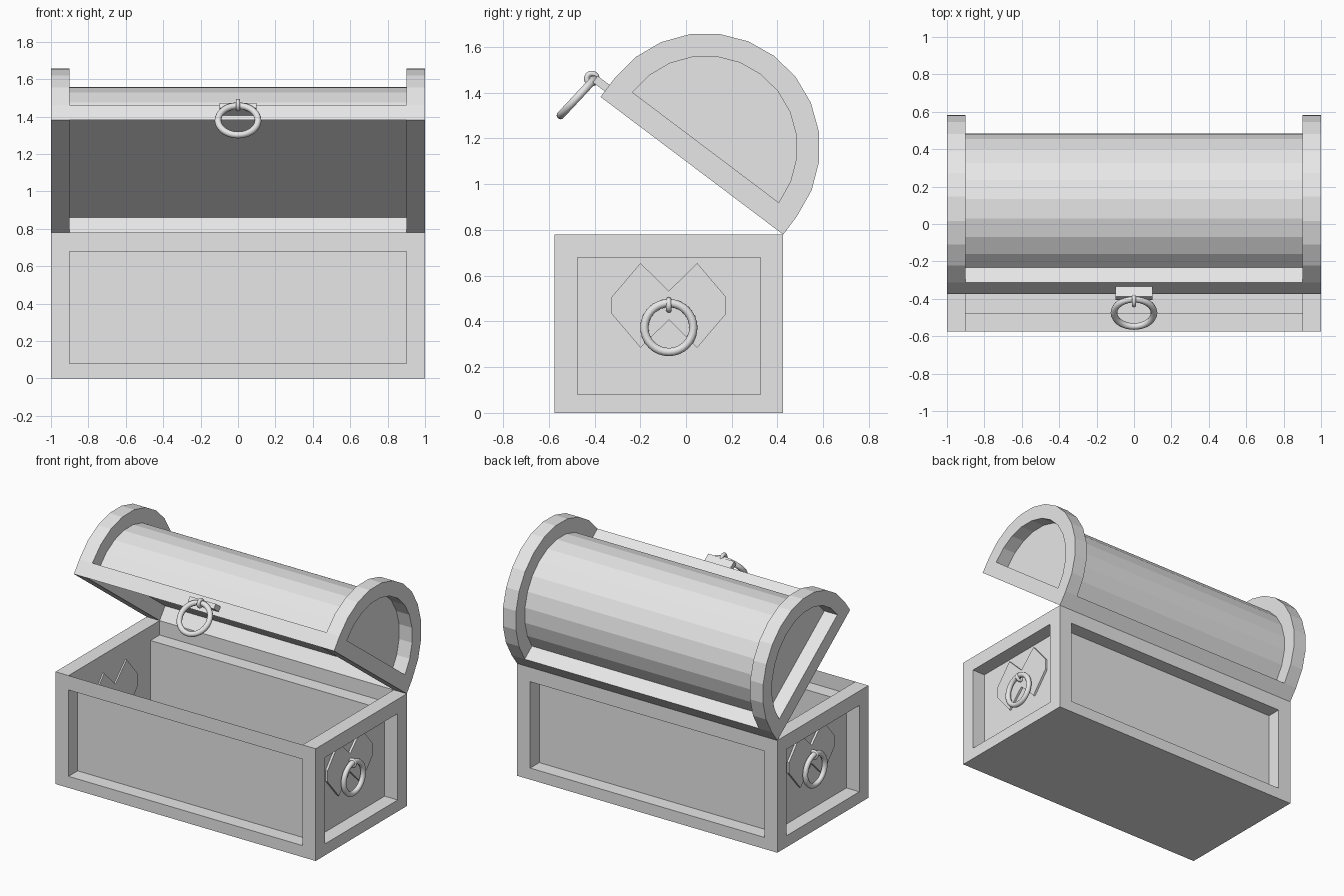
import bpy, bmesh
from math import sin, cos, pi, radians
from mathutils import Matrix

cube = bpy.data.objects.get("Cube")
if cube:
    bpy.data.objects.remove(cube, do_unlink=True)

grey = bpy.data.materials.new("plain_grey")
grey.use_nodes = True
grey.diffuse_color = (0.8, 0.8, 0.8, 1)
grey.node_tree.nodes["Principled BSDF"].inputs["Base Color"].default_value = (0.8, 0.8, 0.8, 1)

FRONT, BACK, TOP = -0.575, 0.425, 0.78
OPEN = radians(37)      # lid opening angle
BOARD = 0.1             # frame width and panel depth
END = 1 - BOARD         # inner side of the end frames


def finish(name, bm):
    bmesh.ops.remove_doubles(bm, verts=bm.verts, dist=0.0005)
    bmesh.ops.recalc_face_normals(bm, faces=bm.faces)
    mesh = bpy.data.meshes.new(name)
    bm.to_mesh(mesh)
    bm.free()
    mesh.materials.append(grey)
    ob = bpy.data.objects.new(name, mesh)
    bpy.context.collection.objects.link(ob)
    return ob


def lid(u, w):
    """Lid coordinates (from the hinge forward, upward) to y, z."""
    return (BACK - u * cos(OPEN) + w * sin(OPEN), TOP + u * sin(OPEN) + w * cos(OPEN))


def row(bm, x, pts):
    return [bm.verts.new((x, y, z)) for y, z in pts]


def bridge(bm, a, b, closed=False):
    n = len(a)
    for i in range(n if closed else n - 1):
        j = (i + 1) % n
        bm.faces.new((a[i], a[j], b[j], b[i]))


def sheet(name, pts, closed=False):
    """Profile in y, z carried between the two end frames."""
    bm = bmesh.new()
    bridge(bm, row(bm, -END, pts), row(bm, END, pts), closed)
    return finish(name, bm)


def end_frame(name, side, outer, inner):
    """Board-thick frame with a recessed panel on its inner side."""
    bm = bmesh.new()
    rim, hole = row(bm, side, outer), row(bm, side, inner)
    back, panel = row(bm, side * END, outer), row(bm, side * END, inner)
    for a, b in ((back, rim), (rim, hole), (hole, panel), (panel, back)):
        bridge(bm, a, b, True)
    bmesh.ops.remove_doubles(bm, verts=bm.verts, dist=0.0005)
    bm.verts.ensure_lookup_table()
    loop = [v for v in panel if v.is_valid]
    bm.faces.new(loop)
    return finish(name, bm)


def arch(radius):
    return [lid(0.5 - radius * cos(i * pi / 12), BOARD + radius * sin(i * pi / 12)) for i in range(13)]


def rect(y0, y1, z0, z1):
    return [(y0, z0), (y1, z0), (y1, z1), (y0, z1)]


def ring(name, centre, major, minor, rotation):
    bpy.ops.mesh.primitive_torus_add(major_radius=major, minor_radius=minor, major_segments=32,
                                     minor_segments=10, location=centre, rotation=rotation)
    ob = bpy.context.object
    ob.name = name
    ob.data.materials.append(grey)
    bpy.ops.object.shade_smooth()
    return ob


# Chest body: recessed front and back panels, lips and floor
z0, z1 = 0.08, 0.68
half = [(BACK, TOP), (BACK, z1), (BACK - BOARD, z1), (BACK - BOARD, z0), (BACK, z0), (BACK, 0)]
sheet("chest_body", half + [(FRONT + BACK - y, z) for y, z in reversed(half)])

# Lid: barrel, lip and flat underside
barrel = arch(0.4)
sheet("lid_barrel", [lid(0, 0), lid(0, BOARD)] + barrel + [lid(1, BOARD), lid(1, 0)])
sheet("lid_underside", [lid(0, BOARD), lid(1, BOARD)])

# End frames of chest and lid, with handles
bow = [(0.25, 0.037), (0.124, 0.185), (0, 0.063), (-0.124, 0.185), (-0.25, 0.037)]
mid_y, mid_z = (FRONT + BACK) / 2, 0.47
for side, label in ((1, "left"), (-1, "right")):
    end_frame("chest_end_" + label, side, rect(FRONT, BACK, 0, TOP),
              rect(FRONT + BOARD, BACK - BOARD, z0, z1))
    end_frame("lid_end_" + label, side, [lid(0, 0)] + arch(0.5) + [lid(1, 0)],
              [barrel[0]] + barrel + [barrel[-1]])

    # Bow-shaped handle plate, showing on both sides of the panel
    outline = bow + [(y, -z) for y, z in reversed(bow)]
    outline = [(mid_y + y, mid_z + z) for y, z in outline]
    bm = bmesh.new()
    a, b = row(bm, side * 0.89, outline), row(bm, side * 0.915, outline)
    bridge(bm, a, b, True)
    bm.faces.new(a)
    bm.faces.new(b)
    finish("handle_plate_" + label, bm)
    ring("handle_ring_" + label, (side * 0.94, mid_y, 0.373), 0.107, 0.018, (0, pi / 2, 0))
    ring("handle_staple_" + label, (side * 0.93, mid_y, 0.472), 0.022, 0.012, (pi / 2, 0, 0))

# Lid clasp: plate, staple and ring
bm = bmesh.new()
bmesh.ops.create_cube(bm, size=1)
y, z = lid(1.028, 0.048)
bmesh.ops.transform(bm, verts=bm.verts, matrix=Matrix.Translation((0, y, z))
                    @ Matrix.Rotation(-OPEN, 4, "X") @ Matrix.Diagonal((0.2, 0.075, 0.035, 1)))
finish("clasp_plate", bm)
ring("clasp_staple", (0, -0.412, 1.462), 0.022, 0.012, (0, pi / 2, 0))
ring("clasp_ring", (0, -0.475, 1.38), 0.107, 0.018, (radians(47), 0, 0))
